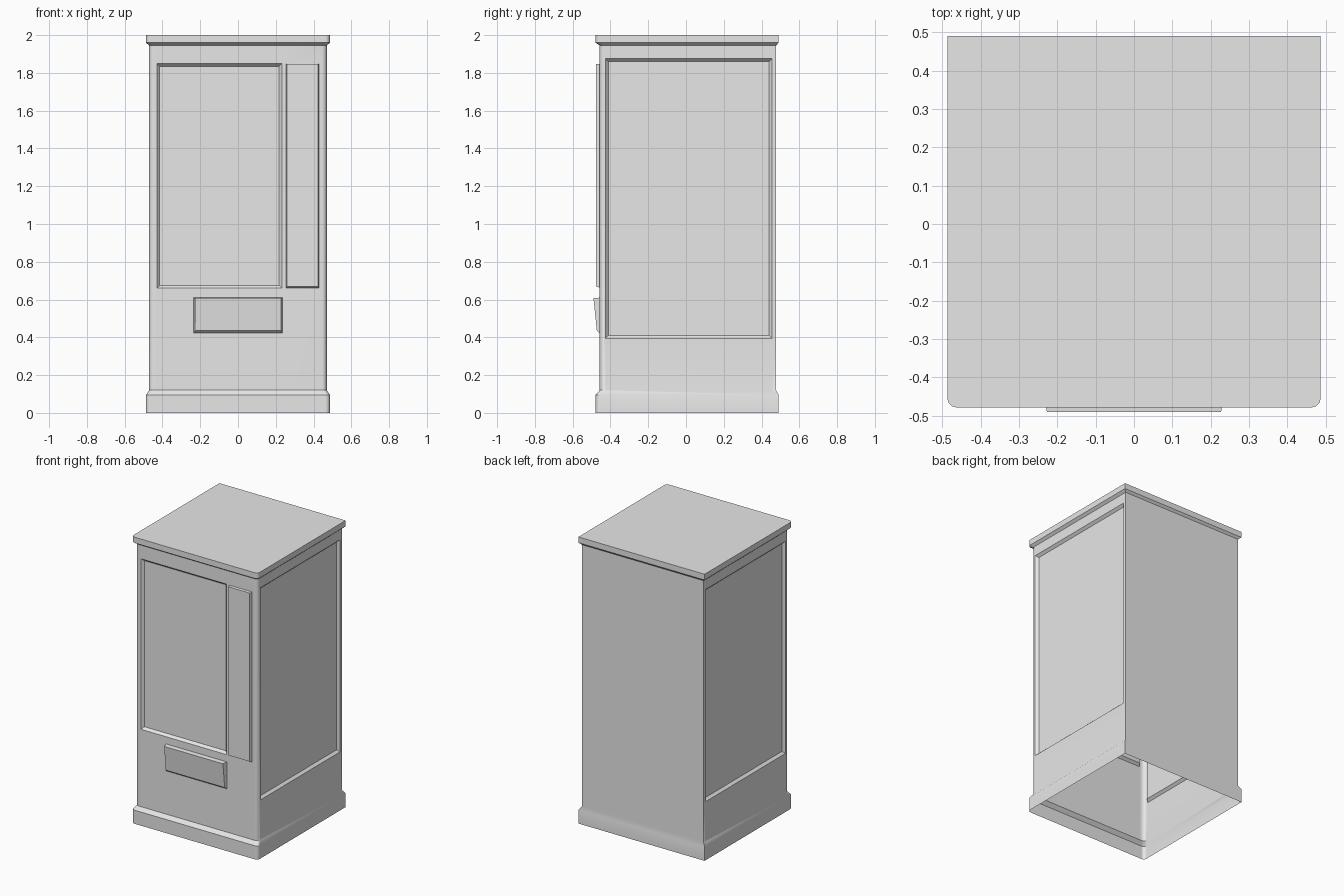
import bpy
import bmesh
import math
from mathutils import Vector

cube = bpy.data.objects.get("Cube")
if cube:
    bpy.data.objects.remove(cube, do_unlink=True)

grey = bpy.data.materials.new("light grey")
grey.use_nodes = True
grey.diffuse_color = (0.8, 0.8, 0.8, 1)
grey.node_tree.nodes["Principled BSDF"].inputs["Base Color"].default_value = (0.8, 0.8, 0.8, 1)

FRONT = -0.457   # front wall plane
SIDE = 0.47      # side wall plane


def finish(name, bm):
    """Turn a bmesh into a shaded, coloured object."""
    mesh = bpy.data.meshes.new(name)
    bm.to_mesh(mesh)
    bm.free()
    mesh.materials.append(grey)
    obj = bpy.data.objects.new(name, mesh)
    bpy.context.collection.objects.link(obj)
    bpy.ops.object.select_all(action='DESELECT')
    obj.select_set(True)
    bpy.context.view_layer.objects.active = obj
    bpy.ops.object.shade_smooth_by_angle(angle=math.radians(38))
    weighted = obj.modifiers.new("weighted normals", 'WEIGHTED_NORMAL')
    weighted.keep_sharp = True
    return obj


def outline(half, front, back, radius=0.024, steps=3):
    """Plan of the cabinet: square back corners, rounded front corners."""
    right = []
    for i in range(steps + 1):
        a = math.pi / 2 * i / steps
        right.append((half - radius + radius * math.sin(a),
                      front + radius - radius * math.cos(a)))
    right.append((half, back))
    return right + [(-x, y) for x, y in reversed(right)]


def recess(bm, normal, low, high, width=0.022, depth=0.017):
    """Cut a rectangle into the flat wall facing normal and sink it."""
    normal = Vector(normal)
    axis = 0 if abs(normal.x) < 0.5 else 1
    middle = Vector((0, 0, (low[1] + high[1]) / 2))
    middle[axis] = (low[0] + high[0]) / 2

    def wall():
        bm.normal_update()
        return [f for f in bm.faces if f.normal.dot(normal) > 0.999
                and 0.13 < f.calc_center_median().z < 1.94]

    for bound in (low, high):
        for ax, value in zip((axis, 2), bound):
            direction = Vector((0, 0, 0))
            direction[ax] = 1
            faces = wall()
            edges = {e for f in faces for e in f.edges}
            verts = {v for f in faces for v in f.verts}
            bmesh.ops.bisect_plane(bm, geom=faces + list(edges) + list(verts),
                                   plane_co=direction * value, plane_no=direction)

    def distance(face):
        c = face.calc_center_bounds()
        return abs(c[axis] - middle[axis]) + abs(c.z - middle.z)

    panel = min(wall(), key=distance)
    bmesh.ops.inset_individual(bm, faces=[panel], thickness=width, depth=-depth)


def raised_panel(name, x0, x1, z0, z1, y_bottom, y_top, bevel, lower_bevel):
    """Tapered block standing out from the front wall."""
    bm = bmesh.new()
    back = [(x0, FRONT, z0), (x1, FRONT, z0), (x1, FRONT, z1), (x0, FRONT, z1)]
    face = [(x0 + bevel, y_bottom, z0 + lower_bevel), (x1 - bevel, y_bottom, z0 + lower_bevel),
            (x1 - bevel, y_top, z1 - bevel / 3), (x0 + bevel, y_top, z1 - bevel / 3)]
    b = [bm.verts.new(p) for p in back]
    f = [bm.verts.new(p) for p in face]
    bm.faces.new(f)
    for i in range(4):
        j = (i + 1) % 4
        bm.faces.new((b[i], b[j], f[j], f[i]))
    bmesh.ops.recalc_face_normals(bm, faces=bm.faces)
    return finish(name, bm)


# Cabinet shell: plinth, walls and cap lofted as one skin, open underneath
bm = bmesh.new()
wide = (0.487, -0.479, 0.491)
body = (SIDE, FRONT, 0.477)
levels = [(0, wide), (0.095, wide), (0.12, body), (1.945, body), (1.96, wide), (2, wide)]
rings = [[bm.verts.new((x, y, z)) for x, y in outline(*size)] for z, size in levels]
for lower, upper in zip(rings, rings[1:]):
    for i in range(len(lower)):
        j = (i + 1) % len(lower)
        bm.faces.new((lower[i], lower[j], upper[j], upper[i]))
bm.faces.new(rings[-1])

# Sunken display window and side panels
recess(bm, (0, -1, 0), (-0.43, 0.66), (0.232, 1.85))
for side in (-1, 1):
    recess(bm, (side, 0, 0), (-0.425, 0.395), (0.455, 1.875))
finish("cabinet", bm)

# Control strip and delivery flap
raised_panel("control_panel", 0.254, 0.43, 0.662, 1.848, -0.476, -0.476, 0.006, 0.008)
raised_panel("delivery_flap", -0.235, 0.235, 0.422, 0.61, -0.472, -0.49, 0.008, 0.013)
